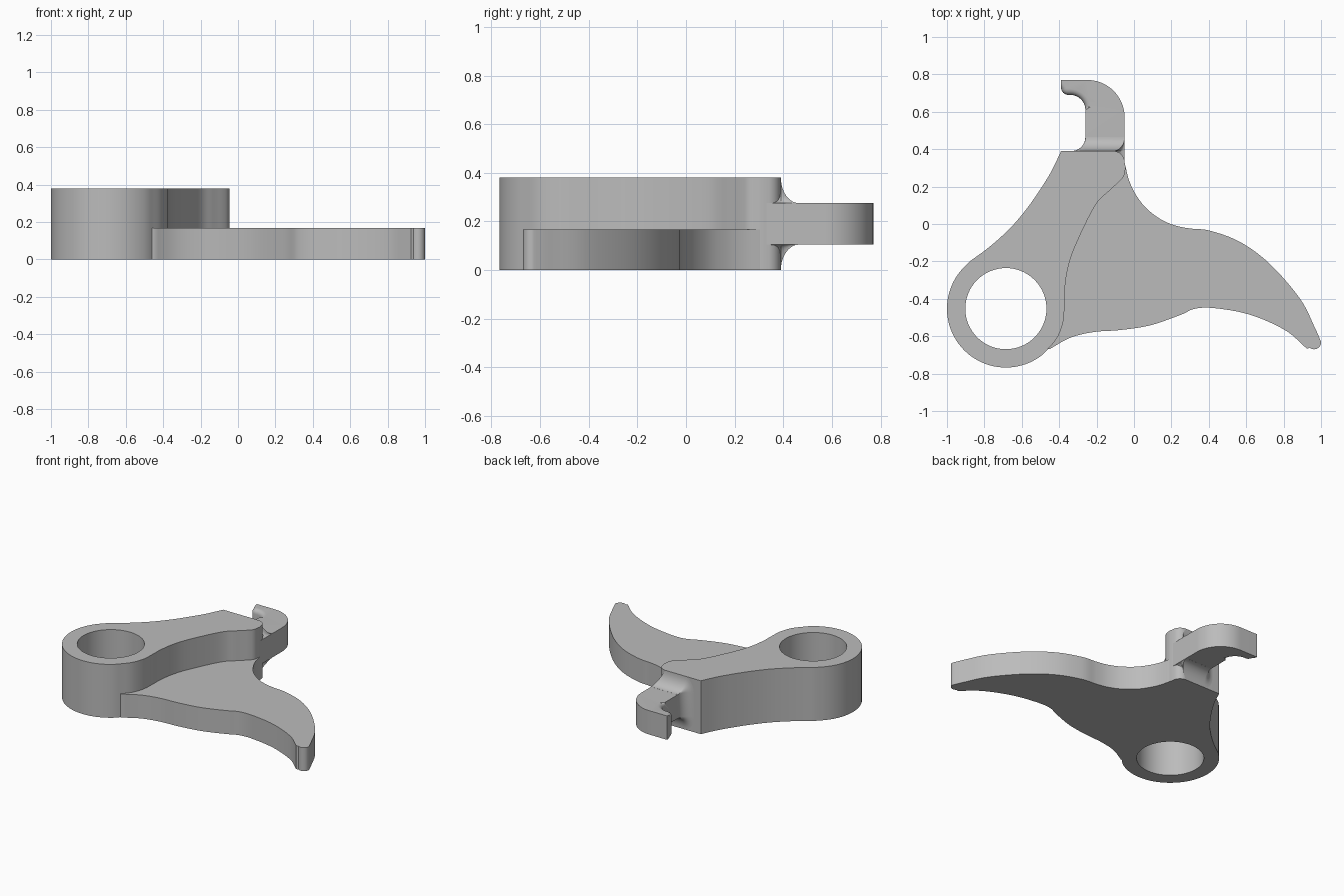
import bpy, bmesh, math
from mathutils import Vector

if "Cube" in bpy.data.objects:
    bpy.data.objects.remove(bpy.data.objects["Cube"])

grey = bpy.data.materials.new("plain_grey")
grey.diffuse_color = (0.5, 0.5, 0.5, 1)
grey.use_nodes = True
grey.node_tree.nodes["Principled BSDF"].inputs["Base Color"].default_value = grey.diffuse_color


def arc(cx, cy, r, a0, a1, n):
    return [(cx + r * math.cos(math.radians(a0 + (a1 - a0) * i / n)),
             cy + r * math.sin(math.radians(a0 + (a1 - a0) * i / n))) for i in range(n + 1)]


def spline(pts, n=6):
    """Smooth curve through the points (Catmull-Rom)."""
    p = [Vector(q) for q in pts]
    p = [2 * p[0] - p[1]] + p + [2 * p[-1] - p[-2]]
    out = []
    for i in range(1, len(p) - 2):
        a, b, c, d = p[i - 1:i + 3]
        for k in range(n):
            t = k / n
            q = 0.5 * (2 * b + (c - a) * t + (2 * a - 5 * b + 4 * c - d) * t * t
                       + (3 * b - a - 3 * c + d) * t ** 3)
            out.append((q.x, q.y))
    return out + [tuple(pts[-1])]


def finish(bm, name):
    bmesh.ops.recalc_face_normals(bm, faces=bm.faces)
    me = bpy.data.meshes.new(name)
    bm.to_mesh(me)
    bm.free()
    ob = bpy.data.objects.new(name, me)
    bpy.context.collection.objects.link(ob)
    me.materials.append(grey)
    bpy.ops.object.select_all(action='DESELECT')
    ob.select_set(True)
    bpy.context.view_layer.objects.active = ob
    bpy.ops.object.shade_smooth_by_angle(angle=math.radians(32))
    return ob


def prism(loops, z0, z1):
    """Extruded outline; further loops become holes."""
    bm = bmesh.new()
    edges = []
    for loop in loops:
        vs = [bm.verts.new((x, y, z0)) for x, y in loop]
        edges += [bm.edges.new((vs[i], vs[i - 1])) for i in range(len(vs))]
    if len(loops) == 1:
        bm.faces.new(vs)
    else:
        bmesh.ops.triangle_fill(bm, edges=edges, use_beauty=True)
    ext = bmesh.ops.extrude_face_region(bm, geom=bm.faces[:], use_keep_orig=True)
    top = [v for v in ext["geom"] if isinstance(v, bmesh.types.BMVert)]
    bmesh.ops.translate(bm, verts=top, vec=(0, 0, z1 - z0))
    return bm


TOP, STEP = 0.38, 0.167

# thick lever body with the pivot eye
step = spline([(-0.47, -0.68), (-0.41, -0.607), (-0.378, -0.52), (-0.372, -0.43), (-0.37, -0.35),
               (-0.354, -0.24), (-0.315, -0.12), (-0.21, 0.095), (-0.135, 0.175), (-0.075, 0.23),
               (-0.052, 0.262), (-0.045, 0.305)])
corner = arc(-0.11, 0.33, 0.06, 0, 90, 8)
left = spline([(-0.39, 0.39), (-0.44, 0.285), (-0.50, 0.187), (-0.575, 0.08), (-0.66, -0.02),
               (-0.77, -0.12), (-0.878, -0.2)])
eye = arc(-0.685, -0.4525, 0.315, 128, 313, 48)
hole = arc(-0.685, -0.4525, 0.217, 0, 360, 64)[:-1]
finish(prism([step + corner + left + eye[1:-1], hole], 0, TOP), "pivot_body")

# thin curved trigger plate, sharing the step line with the body
upper = spline([(-0.045, 0.305), (-0.027, 0.235), (0.005, 0.165), (0.06, 0.09), (0.14, 0.027),
                (0.22, -0.008), (0.3, -0.024), (0.406, -0.036), (0.567, -0.096), (0.727, -0.214),
                (0.888, -0.4), (0.965, -0.55), (0.998, -0.625)])
tip = arc(0.963, -0.633, 0.037, 0, -130, 10)
lower = spline([(0.925, -0.667), (0.807, -0.567), (0.62, -0.485), (0.433, -0.45), (0.326, -0.453),
                (0.246, -0.487), (0.086, -0.542), (-0.075, -0.567), (-0.21, -0.577),
                (-0.34, -0.608), (-0.47, -0.68)])
finish(prism([upper + tip + lower[:-1] + step[1:-1][:]], 0, STEP), "trigger_plate")

# hook arm, with its inner edge rounded
ZB, ZT, Y0, Y1 = 0.105, 0.275, 0.39, 0.465
inner = (arc(-0.35, 0.73, 0.04, 180, 270, 8)
         + arc(-0.34, 0.61, 0.08, 90, 0, 10))
outline = [(-0.05, Y1)] + arc(-0.25, 0.57, 0.2, 0, 90, 18) + [(-0.39, 0.77)] + inner + [(-0.26, Y1)]
bm = prism([outline], ZB, ZT)
keys = {(round(x, 4), round(y, 4)) for x, y in inner}
rim = [e for e in bm.edges
       if all((round(v.co.x, 4), round(v.co.y, 4)) in keys for v in e.verts)
       and abs(e.verts[0].co.z - e.verts[1].co.z) < 1e-5]
bmesh.ops.bevel(bm, geom=rim, offset=0.03, segments=4, profile=0.5,
                affect='EDGES', clamp_overlap=False)
finish(bm, "hook_arm")


# flared fillet between hook arm and body
def section(f):
    f = max(f, 0.004)
    quarter = [math.pi / 2 * i / 6 for i in range(7)]
    up = [(-0.05 - 0.06 * f * math.sin(a), 0.105 * f * (1 - math.cos(a))) for a in quarter]
    up += [(-0.26 - 0.075 * f * math.sin(a), 0.105 * f * math.cos(a)) for a in quarter]
    return [(x, ZT + d) for x, d in up] + [(x, ZB - d) for x, d in reversed(up)]


bm = bmesh.new()
rows = [(Y0 - 0.07, 0)]
for i in range(11):
    t = 1 - math.cos(math.pi / 2 * i / 10)
    rows.append((Y0 + (Y1 - Y0) * t, 1 - math.sqrt(max(0, 1 - (1 - t) ** 2))))
rings = [[bm.verts.new((x, y, z)) for x, z in section(f)] for y, f in rows]
for a, b in zip(rings, rings[1:]):
    for i in range(len(a)):
        bm.faces.new((a[i - 1], a[i], b[i], b[i - 1]))
bm.faces.new(rings[0])
bm.faces.new(rings[-1])
finish(bm, "hook_fillet")
